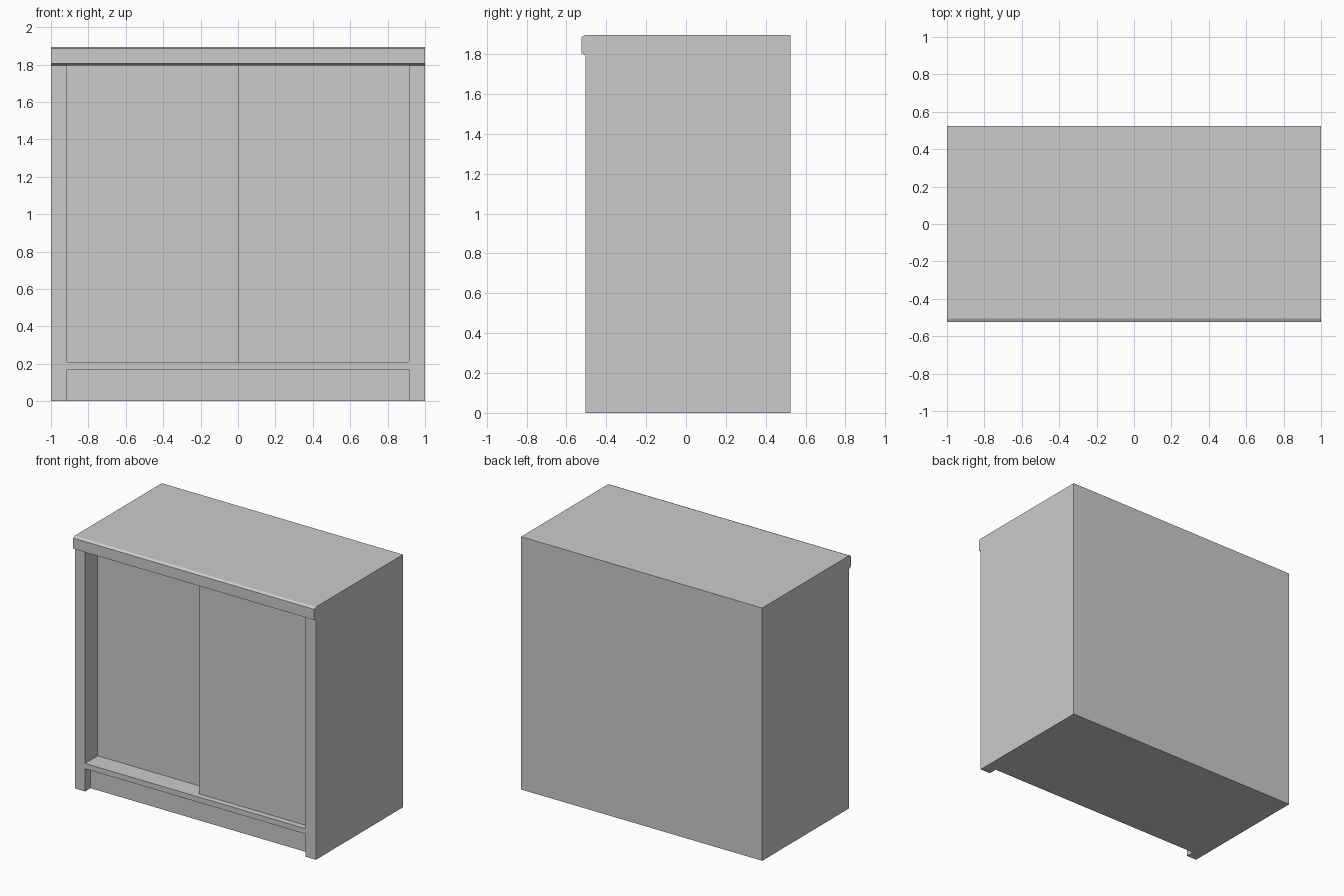
import bpy, bmesh

if "Cube" in bpy.data.objects:
    bpy.data.objects.remove(bpy.data.objects["Cube"])

WIDTH = 1.0      # half width of the cabinet
INNER = 0.915    # half width between the side panels


def mesh_object(name, bm):
    bmesh.ops.recalc_face_normals(bm, faces=bm.faces)
    mesh = bpy.data.meshes.new(name)
    bm.to_mesh(mesh)
    bm.free()
    obj = bpy.data.objects.new(name, mesh)
    bpy.context.collection.objects.link(obj)
    return obj


def extrude_x(name, profile, x0, x1):
    """Extrude a (y, z) profile along x."""
    bm = bmesh.new()
    face = bm.faces.new([bm.verts.new((x0, y, z)) for y, z in profile])
    out = bmesh.ops.extrude_face_region(bm, geom=[face])["geom"]
    verts = [v for v in out if isinstance(v, bmesh.types.BMVert)]
    bmesh.ops.translate(bm, verts=verts, vec=(x1 - x0, 0, 0))
    return mesh_object(name, bm)


def box(name, x, y, z):
    return extrude_x(name, [(y[0], z[0]), (y[1], z[0]), (y[1], z[1]), (y[0], z[1])], *x)


def cut(target, cutter):
    cutter.hide_render = True
    cutter.hide_viewport = False
    cutter.display_type = 'WIRE'
    mod = target.modifiers.new(cutter.name, 'BOOLEAN')
    mod.operation = 'DIFFERENCE'
    mod.solver = 'EXACT'
    mod.object = cutter
    bpy.context.view_layer.objects.active = target
    bpy.ops.object.modifier_apply(modifier=mod.name)
    bpy.data.objects.remove(cutter)


# Cabinet carcass with a chamfered overhanging front lip on the top
carcass = extrude_x("cabinet_carcass", [
    (-0.505, 0), (0.525, 0), (0.525, 1.895), (-0.505, 1.895),
    (-0.525, 1.885), (-0.525, 1.805), (-0.505, 1.795)], -WIDTH, WIDTH)

# Door opening and recessed toe kick
cut(carcass, box("door_opening_cutter", (-INNER, INNER), (-0.7, -0.255), (0.21, 1.795)))
cut(carcass, box("toe_kick_cutter", (-INNER, INNER), (-0.7, -0.44), (-0.1, 0.17)))

# Sliding doors, the left one running behind the right one
box("left_sliding_door", (-INNER, 0.05), (-0.355, -0.255), (0.21, 1.795))
box("right_sliding_door", (0, INNER), (-0.46, -0.36), (0.21, 1.795))
